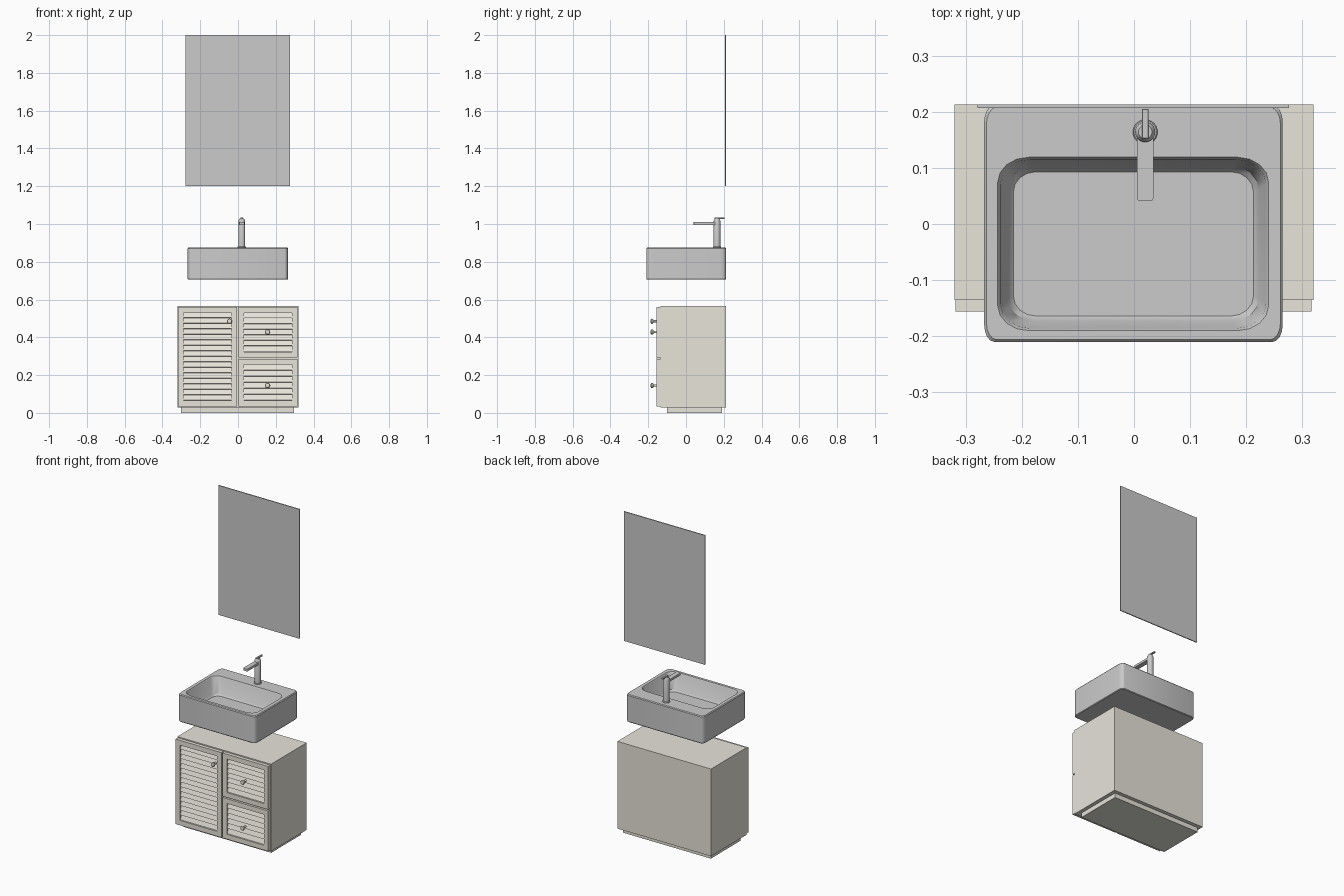
import bpy, bmesh, math
from mathutils import Matrix, Vector

if "Cube" in bpy.data.objects:
    bpy.data.objects.remove(bpy.data.objects["Cube"])

cream = bpy.data.materials.new("cream_paint")
cream.diffuse_color = (0.80, 0.78, 0.70, 1)
cream.use_nodes = True
cream.node_tree.nodes["Principled BSDF"].inputs["Base Color"].default_value = cream.diffuse_color


def finish(name, bm, mat=None, smooth=False):
    bmesh.ops.recalc_face_normals(bm, faces=bm.faces)
    me = bpy.data.meshes.new(name)
    bm.to_mesh(me)
    bm.free()
    ob = bpy.data.objects.new(name, me)
    bpy.context.collection.objects.link(ob)
    if mat:
        me.materials.append(mat)
    if smooth:
        bpy.ops.object.select_all(action='DESELECT')
        ob.select_set(True)
        bpy.context.view_layer.objects.active = ob
        bpy.ops.object.shade_smooth_by_angle(angle=math.radians(35))
    return ob


def add_box(bm, x0, x1, y0, y1, z0, z1, tilt=0):
    c = Vector(((x0 + x1) / 2, (y0 + y1) / 2, (z0 + z1) / 2))
    m = Matrix.Translation(c) @ Matrix.Rotation(tilt, 4, 'X') @ Matrix.Diagonal((x1 - x0, y1 - y0, z1 - z0, 1))
    bmesh.ops.create_cube(bm, size=1, matrix=m)


def box(name, *dims, mat=None, bevel=0):
    bm = bmesh.new()
    add_box(bm, *dims)
    if bevel:
        bmesh.ops.bevel(bm, geom=bm.edges[:], offset=bevel, segments=1, affect='EDGES')
    return finish(name, bm, mat)


def loft(name, loops, mat=None, smooth=True):
    bm = bmesh.new()
    rings = [[bm.verts.new(p) for p in lp] for lp in loops]
    n = len(rings[0])
    for a, b in zip(rings, rings[1:]):
        for i in range(n):
            j = (i + 1) % n
            bm.faces.new((a[i], a[j], b[j], b[i]))
    bm.faces.new(rings[0])
    bm.faces.new(rings[-1])
    return finish(name, bm, mat, smooth)


def rounded(x0, x1, y0, y1, rx, ry, z, seg=4):
    pts = []
    for k, (cx, cy) in enumerate(((x1 - rx, y1 - ry), (x0 + rx, y1 - ry), (x0 + rx, y0 + ry), (x1 - rx, y0 + ry))):
        for i in range(seg + 1):
            a = math.pi / 2 * (k + i / seg)
            pts.append((cx + rx * math.cos(a), cy + ry * math.sin(a), z))
    return pts


def lathe(name, origin, profile, axis='Z', n=24, mat=None):
    ox, oy, oz = origin
    loops = []
    for r, h in profile:
        ring = [(r * math.cos(2 * math.pi * i / n), r * math.sin(2 * math.pi * i / n)) for i in range(n)]
        if axis == 'Z':
            loops.append([(ox + u, oy + v, oz + h) for u, v in ring])
        else:  # towards the front
            loops.append([(ox + u, oy - h, oz + v) for u, v in ring])
    return loft(name, loops, mat)


# cabinet body and recessed plinth
box("cabinet_body", -0.32, 0.32, -0.135, 0.213, 0.028, 0.567, mat=cream)
box("cabinet_plinth", -0.303, 0.297, -0.10, 0.19, 0, 0.028, mat=cream)


# louvred fronts: frame, tilted slats and knob
def louvre_front(name, x0, x1, z0, z1, slats, knob):
    w, yf, yb = 0.03, -0.156, -0.135
    bm = bmesh.new()
    add_box(bm, x0, x0 + w, yf, yb, z0, z1)
    add_box(bm, x1 - w, x1, yf, yb, z0, z1)
    add_box(bm, x0 + w, x1 - w, yf, yb, z0, z0 + w)
    add_box(bm, x0 + w, x1 - w, yf, yb, z1 - w, z1)
    finish(name + "_frame", bm, cream)
    bm = bmesh.new()
    pitch = (z1 - z0 - 2 * w) / slats
    for i in range(slats):
        z = z0 + w + (i + 0.5) * pitch
        add_box(bm, x0 + w, x1 - w, -0.147, -0.141, z - pitch * 0.46, z + pitch * 0.46, -math.radians(20))
    finish(name + "_slats", bm, cream)
    lathe(name + "_knob", (knob[0], -0.15, knob[1]),
          [(0.006, 0), (0.006, 0.02), (0.012, 0.025), (0.014, 0.031), (0.011, 0.036), (0.005, 0.038)],
          'Y', 16, cream)


louvre_front("door", -0.318, -0.005, 0.035, 0.56, 16, (-0.045, 0.485))
louvre_front("upper_drawer", 0.003, 0.316, 0.293, 0.56, 7, (0.157, 0.428))
louvre_front("lower_drawer", 0.003, 0.316, 0.035, 0.285, 6, (0.157, 0.145))

# basin: outer shell, rim, sloping bowl and floor
O = (-0.267, 0.265, -0.21, 0.212)


def outer(d, z):
    return rounded(O[0] + d, O[1] - d, O[2] + d, O[3] - d, 0.018, 0.03, z)


loft("basin", [
    outer(0.003, 0.705), outer(0, 0.709), outer(0, 0.870), outer(0.004, 0.875),
    rounded(-0.243, 0.240, -0.190, 0.119, 0.055, 0.045, 0.875),
    rounded(-0.238, 0.235, -0.186, 0.115, 0.052, 0.043, 0.868),
    rounded(-0.224, 0.222, -0.173, 0.102, 0.046, 0.04, 0.775),
    rounded(-0.215, 0.213, -0.164, 0.093, 0.04, 0.036, 0.765)])
lathe("drain", (0.031, -0.057, 0.763), [(0.02, 0), (0.02, 0.003)])

# tap: base ring, column, spout and lever
X, Y = 0.02, 0.164
lathe("tap_base_ring", (X, Y, 0.873), [(0.022, 0), (0.022, 0.006), (0.020, 0.008)])
lathe("tap_column", (X, Y, 0.875), [(0.018, 0), (0.018, 0.142), (0.016, 0.147), (0.012, 0.153)])
loft("tap_spout", [rounded(X - 0.0145, X + 0.0145, 0.041, 0.16, 0.005, 0.005, z) for z in (0.996, 1.010)])
box("tap_lever", X - 0.006, X + 0.006, 0.152, 0.205, 1.027, 1.035, bevel=0.001)

# mirror on the wall
box("mirror", -0.279, 0.276, 0.207, 0.213, 1.2, 2.0)
